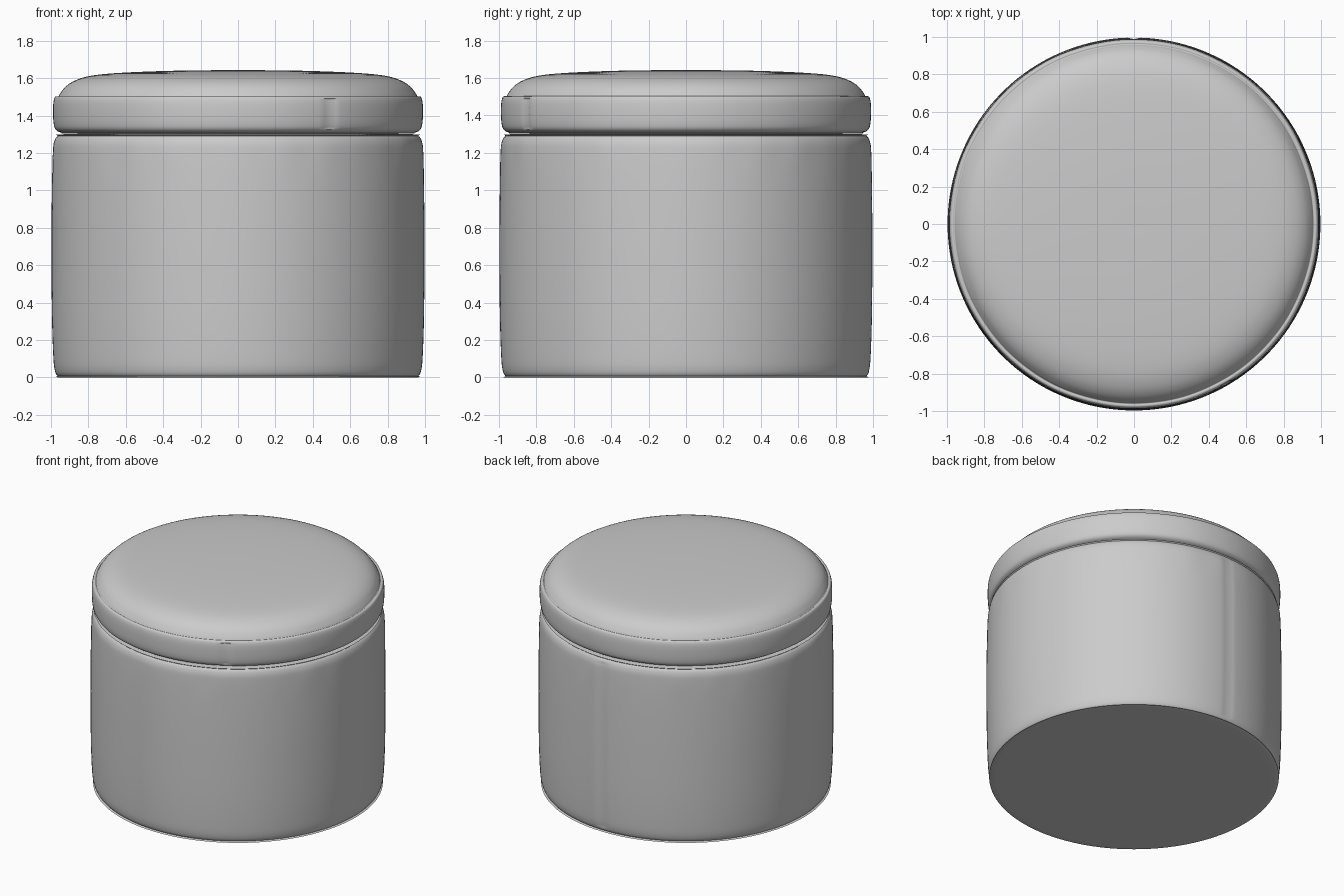
import bpy, bmesh
from math import sin, cos, pi, exp, radians
from mathutils import Vector

cube = bpy.data.objects.get("Cube")
if cube:
    bpy.data.objects.remove(cube, do_unlink=True)

SEGMENTS = 180

# One fabric colour
fabric = bpy.data.materials.new("grey_fabric")
fabric.use_nodes = True
colour = (0.6, 0.6, 0.6, 1)
fabric.diffuse_color = colour
fabric.node_tree.nodes["Principled BSDF"].inputs["Base Color"].default_value = colour


def smooth_profile(points, steps=4):
    """Round a (radius, height) profile with a Catmull-Rom curve."""
    p = [Vector(q) for q in points]
    p = [p[0]] + p + [p[-1]]
    out = []
    for a, b, c, d in zip(p, p[1:], p[2:], p[3:]):
        for i in range(steps):
            t = i / steps
            out.append(0.5 * (2 * b + (c - a) * t + (2 * a - 5 * b + 4 * c - d) * t ** 2
                              + (3 * b - a - 3 * c + d) * t ** 3))
    return out + [p[-1]]


def lathe(name, points, offset):
    """Revolve a profile; offset(angle, radius, height) shapes the cloth."""
    bm = bmesh.new()
    rings = []
    for r, z in smooth_profile(points):
        ring = []
        for i in range(SEGMENTS):
            a = 2 * pi * i / SEGMENTS
            rad = r + offset(a, r, z)
            ring.append(bm.verts.new((rad * cos(a), rad * sin(a), z)))
        rings.append(ring)
    for low, high in zip(rings, rings[1:]):
        for i in range(SEGMENTS):
            j = (i + 1) % SEGMENTS
            bm.faces.new((low[i], low[j], high[j], high[i]))
    bm.faces.new(rings[0][::-1])
    bm.faces.new(rings[-1])
    mesh = bpy.data.meshes.new(name)
    bm.to_mesh(mesh)
    bm.free()
    mesh.materials.append(fabric)
    obj = bpy.data.objects.new(name, mesh)
    bpy.context.collection.objects.link(obj)
    bpy.ops.object.select_all(action='DESELECT')
    obj.select_set(True)
    bpy.context.view_layer.objects.active = obj
    bpy.ops.object.shade_smooth_by_angle(angle=radians(50))
    return obj


def seam(a, where, depth):
    """Narrow vertical groove at one angle."""
    return -depth * exp(-((a - radians(where)) / 0.02) ** 2)


def body_offset(a, r, z):
    # Soft gathers fade downward from the top edge
    if r < 0.9:
        return 0
    gathers = sin(17 * a) * sin(5 * a + 1) + 0.5 * sin(29 * a + 2)
    fade = exp(-((z - 1.2) / 0.1) ** 2)
    return 0.0015 * gathers * fade + (seam(a, 90, 0.008) if 0.03 < z < 1.27 else 0)


def cushion_offset(a, r, z):
    if r < 0.94:
        return 0
    return 0.001 * sin(13 * a) * sin(4 * a) + (seam(a, 300, 0.012) if 1.33 < z < 1.49 else 0)


# Drum-shaped upholstered base
lathe("base_drum", [
    (0.5, 0), (0.94, 0), (0.965, 0.008), (0.98, 0.04), (0.988, 0.12), (0.995, 0.35),
    (0.997, 0.7), (0.995, 1.0), (0.99, 1.2), (0.983, 1.26), (0.965, 1.29),
    (0.93, 1.3), (0.5, 1.3)], body_offset)

# Seat cushion with a stitched edge and a gently domed top
lathe("seat_cushion", [
    (0.5, 1.3), (0.9, 1.303), (0.945, 1.308), (0.975, 1.325), (0.986, 1.36), (0.989, 1.42),
    (0.987, 1.47), (0.98, 1.497), (0.97, 1.503), (0.96, 1.502), (0.95, 1.519),
    (0.92, 1.556), (0.87, 1.588), (0.79, 1.612), (0.65, 1.627), (0.4, 1.638),
    (0.15, 1.642), (0.02, 1.642)], cushion_offset)
